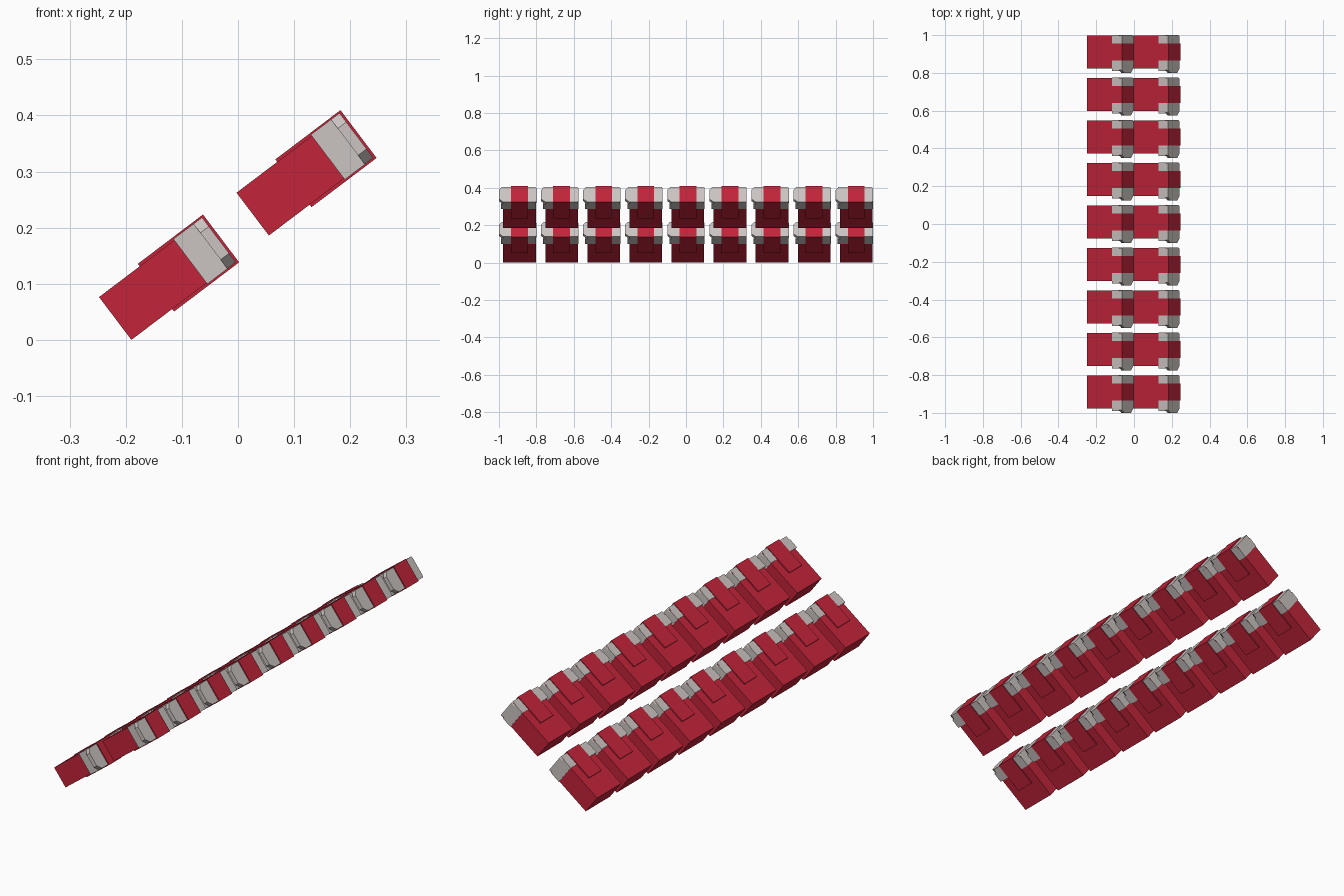
import bpy, math

if "Cube" in bpy.data.objects:
    bpy.data.objects.remove(bpy.data.objects["Cube"])

TILT = math.radians(37.1)
COLUMNS, PITCH, FIRST_Y = 9, 0.225, -0.89
ROWS = [("lower", -0.19, 0.0), ("upper", 0.055, 0.186)]


def material(name, rgb):
    m = bpy.data.materials.new(name)
    m.diffuse_color = (*rgb, 1)
    m.use_nodes = True
    m.node_tree.nodes["Principled BSDF"].inputs["Base Color"].default_value = m.diffuse_color
    return m


red = material("red", (0.54, 0.018, 0.042))
grey = material("light grey", (0.60, 0.56, 0.54))


# Prism along the block axis: profile of (y, z) points swept from x0 to x1
def prism(verts, faces, profile, x0, x1):
    n, b = len(profile), len(verts)
    verts += [(x0, y, z) for y, z in profile] + [(x1, y, z) for y, z in profile]
    faces.append([b + i for i in reversed(range(n))])
    faces.append([b + n + i for i in range(n)])
    for i in range(n):
        j = (i + 1) % n
        faces.append([b + i, b + j, b + n + j, b + n + i])


def rect(y0, y1, z0, z1):
    return [(y0, z0), (y1, z0), (y1, z1), (y0, z1)]


def part_mesh(name, mat, parts):
    verts, faces = [], []
    for profile, x0, x1 in parts:
        prism(verts, faces, profile, x0, x1)
    me = bpy.data.meshes.new(name)
    me.from_pydata(verts, [], faces)
    me.materials.append(mat)
    me.update()
    return me


# Chamfered rim, sticking out further on the front (-y) side
rim = [(-0.0875, -0.002), (0.085, -0.002), (0.0895, 0.006), (0.0895, 0.09),
       (0.085, 0.098), (-0.095, 0.098), (-0.11, 0.078), (-0.11, 0.018)]

meshes = {
    # main block
    "block": part_mesh("block", red, [(rect(-0.0875, 0.0875, 0, 0.0956), 0, 0.225)]),
    # grey collar with its rim
    "collar": part_mesh("collar", grey, [
        (rect(-0.099, 0.0893, -0.0022, 0.0982), 0.168, 0.213),
        (rim, 0.213, 0.232)]),
    # strap wrapping over top, end and underside
    "strap": part_mesh("strap", red, [
        (rect(-0.045, 0.045, 0.0945, 0.1012), 0.091, 0.232),
        (rect(-0.045, 0.045, -0.0056, 0.001), 0.091, 0.232),
        (rect(-0.045, 0.045, -0.0056, 0.1012), 0.232, 0.2365)]),
}

# Two stepped rows of tilted blocks
for row, x, z in ROWS:
    for i in range(COLUMNS):
        for part, me in meshes.items():
            ob = bpy.data.objects.new(f"{row}_{part}_{i + 1}", me)
            ob.location = (x, FIRST_Y + i * PITCH, z)
            ob.rotation_euler = (0, -TILT, 0)
            bpy.context.collection.objects.link(ob)
